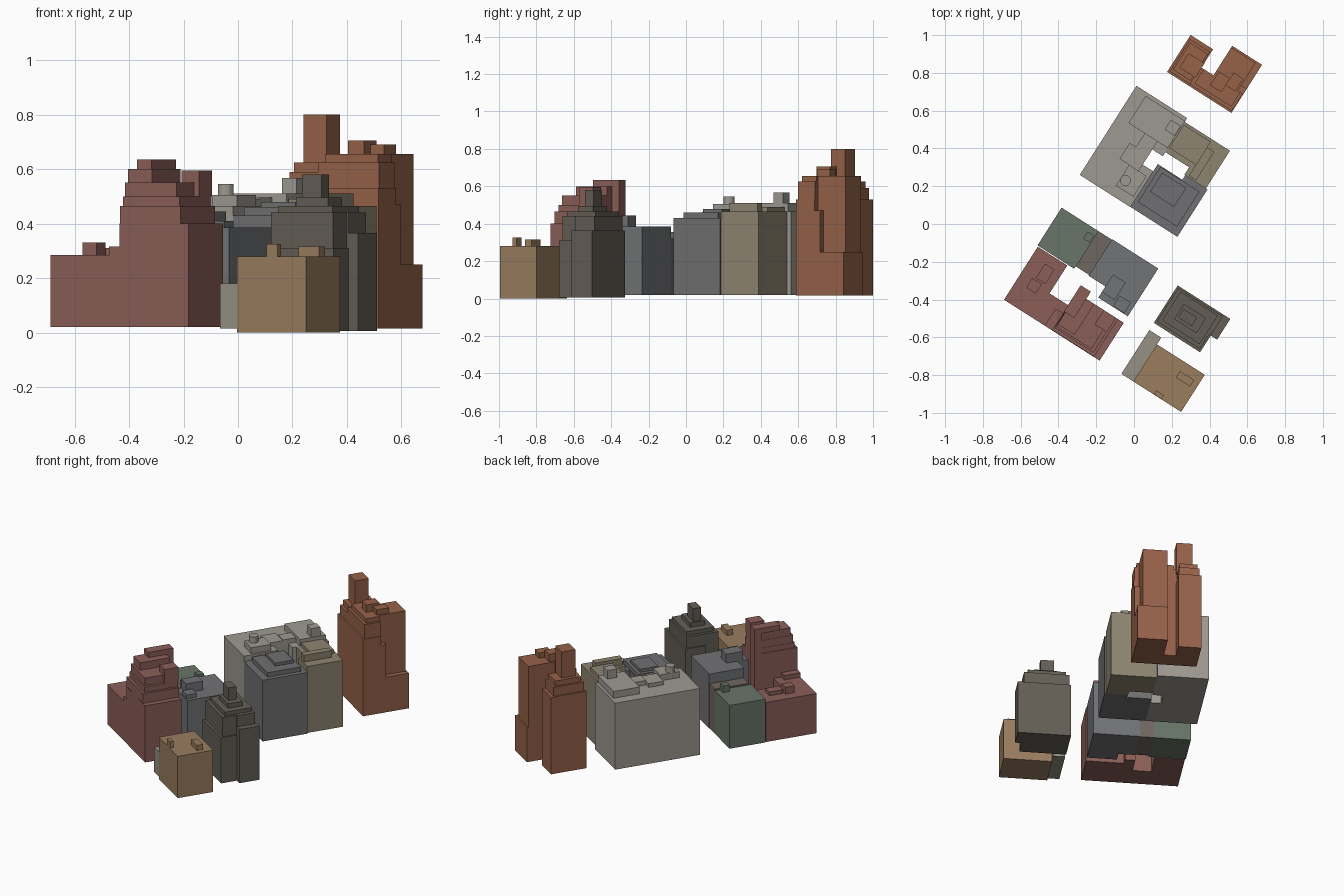
import bpy, bmesh, math

ANGLE = math.radians(-32.5)   # the street grid is turned against the axes


def paint(name, rgb):
    m = bpy.data.materials.new(name)
    m.diffuse_color = [((c / 255 + 0.055) / 1.055) ** 2.4 for c in rgb] + [1]
    return m


def add_prism(bm, pts, z0, z1):
    low = [bm.verts.new((u, v, z0)) for u, v in pts]
    face = bm.faces.new(low)
    top = bmesh.ops.extrude_face_region(bm, geom=[face])["geom"]
    bmesh.ops.translate(bm, vec=(0, 0, z1 - z0),
                        verts=[e for e in top if isinstance(e, bmesh.types.BMVert)])


def rect(u0, u1, v0, v1):
    return [(u0, v0), (u1, v0), (u1, v1), (u0, v1)]


def building(name, rgb, base, roof, plan, blocks=(), drum=None):
    """Extruded plan with roof blocks (u0, u1, v0, v1, z0, z1) in street coordinates."""
    bm = bmesh.new()
    add_prism(bm, plan, base, roof)
    for u0, u1, v0, v1, z0, z1 in blocks:
        add_prism(bm, rect(u0, u1, v0, v1), z0, z1)
    if drum:
        u, v, r, z0, z1 = drum
        ring = [(u + r * math.cos(i * math.tau / 12), v + r * math.sin(i * math.tau / 12))
                for i in range(12)]
        add_prism(bm, ring, z0, z1)
    bmesh.ops.recalc_face_normals(bm, faces=bm.faces)
    mesh = bpy.data.meshes.new(name)
    bm.to_mesh(mesh)
    bm.free()
    ob = bpy.data.objects.new(name, mesh)
    ob.rotation_euler.z = ANGLE
    mesh.materials.append(paint(name + "_paint", rgb))
    bpy.context.collection.objects.link(ob)


# North: U-shaped orange towers, low east corner and terraced front
building("orange_towers", (150, 98, 73), 0.015, 0.25,
         [(-.285, .773), (.119, .773), (.119, 1.075), (-.068, 1.075),
          (-.068, .89), (-.144, .89), (-.144, 1.005), (-.285, 1.005)],
         [(-.285, -.144, .773, 1.005, .25, .53), (-.144, .119, .773, .89, .25, .53),
          (-.068, .085, .89, 1.065, .25, .655), (.085, .119, .89, .925, .25, .47),
          (-.275, -.15, .783, .985, .53, .59), (-.265, -.155, .8, .97, .59, .625),
          (-.15, .115, .783, .89, .53, .625), (-.13, .1, .8, .89, .625, .655),
          (-.242, -.142, .828, .918, .59, .8), (-.055, .015, .837, .923, .655, .705),
          (.015, .075, .88, .96, .655, .69)])

# Middle block: large grey hall with rooftop storeys around a courtyard
building("grey_hall", (158, 154, 146), 0.02, 0.465,
         [(-.382, .065), (-.064, .065), (-.064, .29), (-.13, .29),
          (-.13, .385), (-.064, .385), (-.064, .624), (-.382, .624)],
         [(-.312, -.066, .435, .605, .465, .51), (-.132, -.07, .509, .571, .51, .567),
          (-.21, -.13, .35, .435, .465, .495), (-.25, -.13, .25, .35, .465, .49),
          (-.19, -.08, .12, .25, .465, .505)],
         (-.162, .17, .029, .465, .545))
building("beige_wing", (143, 133, 112), 0.02, 0.465,
         [(-.064, .41), (.085, .41), (.085, .363), (.22, .363), (.22, .6), (-.064, .6)],
         [(.108, .153, .372, .55, .465, .51), (-.06, .108, .44, .585, .465, .49)])
building("slate_wing", (112, 112, 114), 0.02, 0.43,
         [(-.064, .066), (.23, .066), (.23, .363), (.09, .363), (.09, .335), (-.064, .335)],
         [(-.045, .2, .11, .33, .43, .46), (-.02, .13, .19, .31, .46, .48)])

# South-west block: green, brown and slate row behind a stepped red tower
building("green_house", (104, 117, 105), 0.02, 0.31,
         rect(-.37, -.14, -.37, -.133),
         [(-.185, -.145, -.21, -.165, .31, .355)])
building("brown_house", (112, 103, 96), 0.02, 0.32, rect(-.14, -.055, -.355, -.133))
building("slate_house", (114, 115, 118), 0.02, 0.385,
         [(-.055, -.36), (.05, -.36), (.05, -.43), (.235, -.43), (.235, -.13), (-.055, -.13)],
         [(.05, .13, -.395, -.285, .385, .445), (.14, .21, -.425, -.36, .385, .41)])
building("red_tower", (140, 95, 88), 0.02, 0.285,
         [(-.365, -.708), (.235, -.708), (.235, -.47), (0, -.47), (0, -.425), (-.064, -.425),
          (-.064, -.55), (-.18, -.55), (-.18, -.375), (-.365, -.375)],
         [(-.064, .235, -.708, -.47, .285, .4), (-.064, .2, -.706, -.47, .4, .465),
          (-.06, .185, -.69, -.47, .465, .5), (-.058, .165, -.68, -.47, .5, .55),
          (-.056, .05, -.665, -.47, .55, .6), (.11, .187, -.56, -.47, .5, .595),
          (-.064, 0, -.47, -.425, .285, .6), (-.064, 0, -.59, -.425, .6, .635),
          (-.11, -.064, -.708, -.6, .285, .315), (-.285, -.225, -.52, -.43, .285, .31),
          (-.3, -.24, -.59, -.53, .285, .33)])

# South-east block: dark stepped tower, tan house and low grey annex
building("dark_tower", (100, 95, 86), 0.005, 0.31,
         [(.37, -.385), (.66, -.385), (.66, -.28), (.70, -.28), (.70, -.15), (.37, -.15)],
         [(.37, .70, -.28, -.15, .31, .365), (.38, .65, -.37, -.28, .31, .44),
          (.38, .66, -.28, -.16, .365, .44), (.4, .635, -.35, -.17, .44, .465),
          (.45, .59, -.31, -.215, .465, .495), (.463, .548, -.291, -.238, .495, .58)])
building("tan_house", (155, 125, 95), 0, 0.28, rect(.445, .745, -.705, -.472),
         [(.572, .62, -.704, -.68, .28, .325), (.623, .713, -.566, -.526, .28, .315)])
building("grey_annex", (150, 145, 132), 0.015, 0.18, rect(.37, .445, -.705, -.43))
